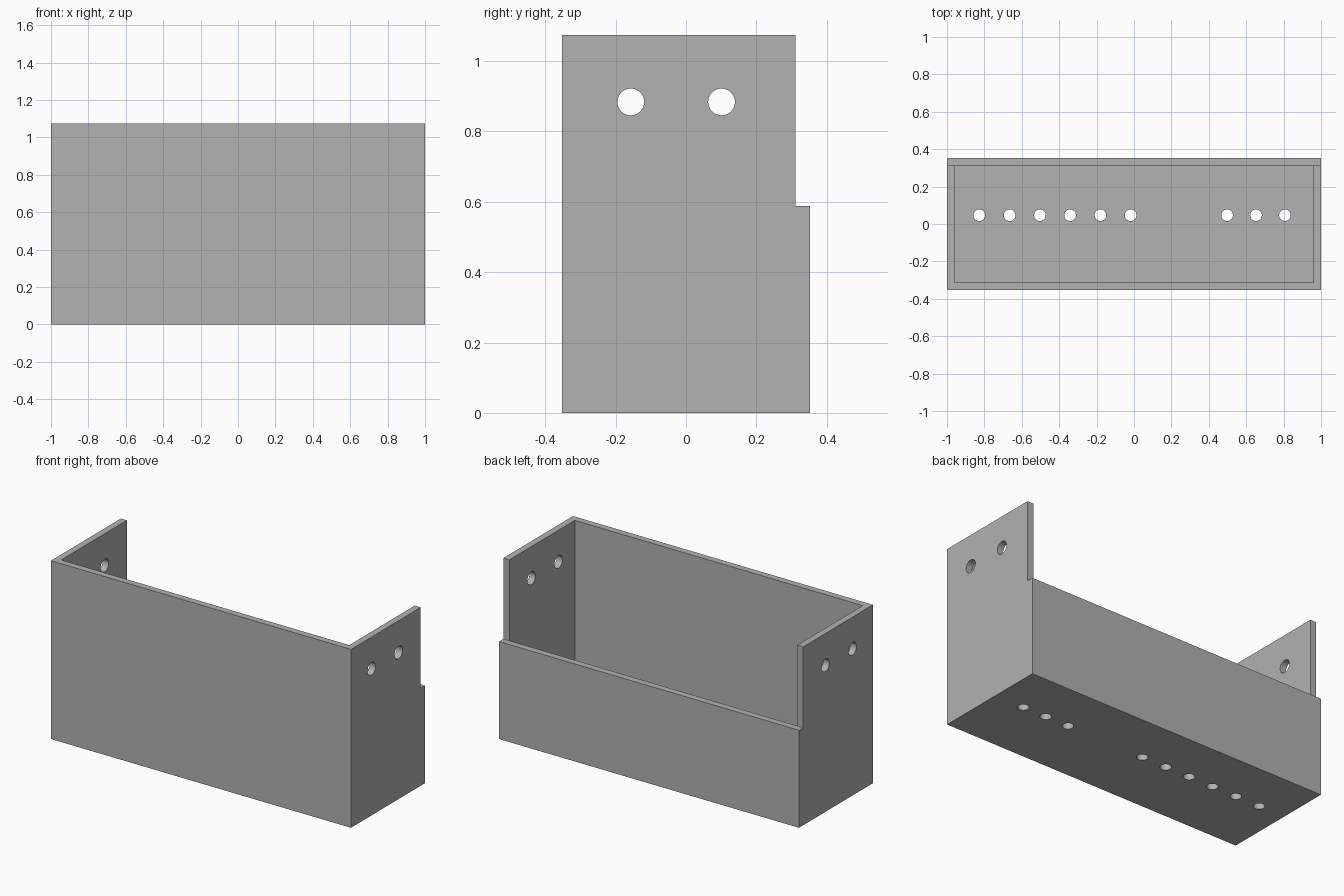
import bpy
import math

if "Cube" in bpy.data.objects:
    bpy.data.objects.remove(bpy.data.objects["Cube"])

W, D, H = 1.0, 0.352, 1.075      # half width, half depth, height
T = 0.04                         # wall thickness
BACK_H = 0.588                   # height of the low rear wall

grey = bpy.data.materials.new("plain grey")
grey.diffuse_color = (0.445, 0.445, 0.445, 1)
grey.use_nodes = True
grey.node_tree.nodes["Principled BSDF"].inputs["Base Color"].default_value = grey.diffuse_color


def box(name, lo, hi):
    bpy.ops.mesh.primitive_cube_add(size=1, location=[(a + b) / 2 for a, b in zip(lo, hi)])
    ob = bpy.context.object
    ob.name = name
    ob.scale = [b - a for a, b in zip(lo, hi)]
    bpy.ops.object.transform_apply(location=True, rotation=True, scale=True)
    ob.data.materials.append(grey)
    return ob


def drill(name, loc, radius, length, rot=(0, 0, 0)):
    bpy.ops.mesh.primitive_cylinder_add(vertices=40, radius=radius, depth=length,
                                        location=loc, rotation=rot)
    ob = bpy.context.object
    ob.name = name
    ob.data.materials.append(grey)
    return ob


# Solid block that becomes the open box
body = box("open_box", (-W, -D, 0), (W, D, H))

# Inner cavity and the step that lowers the rear wall
cutters = [
    box("cavity_cutter", (-W + T, -D + T, T), (W - T, D - T, H + 0.2)),
    box("rear_step_cutter", (-W - 0.2, D - T, BACK_H), (W + 0.2, D + 0.2, H + 0.3)),
]

# Mounting holes through both side walls
for y in (-0.157, 0.101):
    cutters.append(drill("side_hole_cutter", (0, y, 0.884), 0.038, 2.4, (0, math.pi / 2, 0)))

# Row of floor holes: a group of six and a group of three
floor_x = [-0.827 + 0.1618 * i for i in range(6)] + [0.498 + 0.1545 * i for i in range(3)]
for x in floor_x:
    cutters.append(drill("floor_hole_cutter", (x, 0.047, 0), 0.031, 0.3))

for cutter in cutters:
    mod = body.modifiers.new(cutter.name, 'BOOLEAN')
    mod.operation = 'DIFFERENCE'
    mod.solver = 'EXACT'
    mod.object = cutter
    cutter.hide_render = True

# Apply the cuts, then clear away the cutters
bpy.ops.object.select_all(action='DESELECT')
body.select_set(True)
bpy.context.view_layer.objects.active = body
for mod in list(body.modifiers):
    bpy.ops.object.modifier_apply(modifier=mod.name)
for cutter in cutters:
    bpy.data.objects.remove(cutter, do_unlink=True)

# Round the hole walls while keeping the box edges sharp
bpy.ops.object.shade_smooth_by_angle(angle=math.radians(30))
